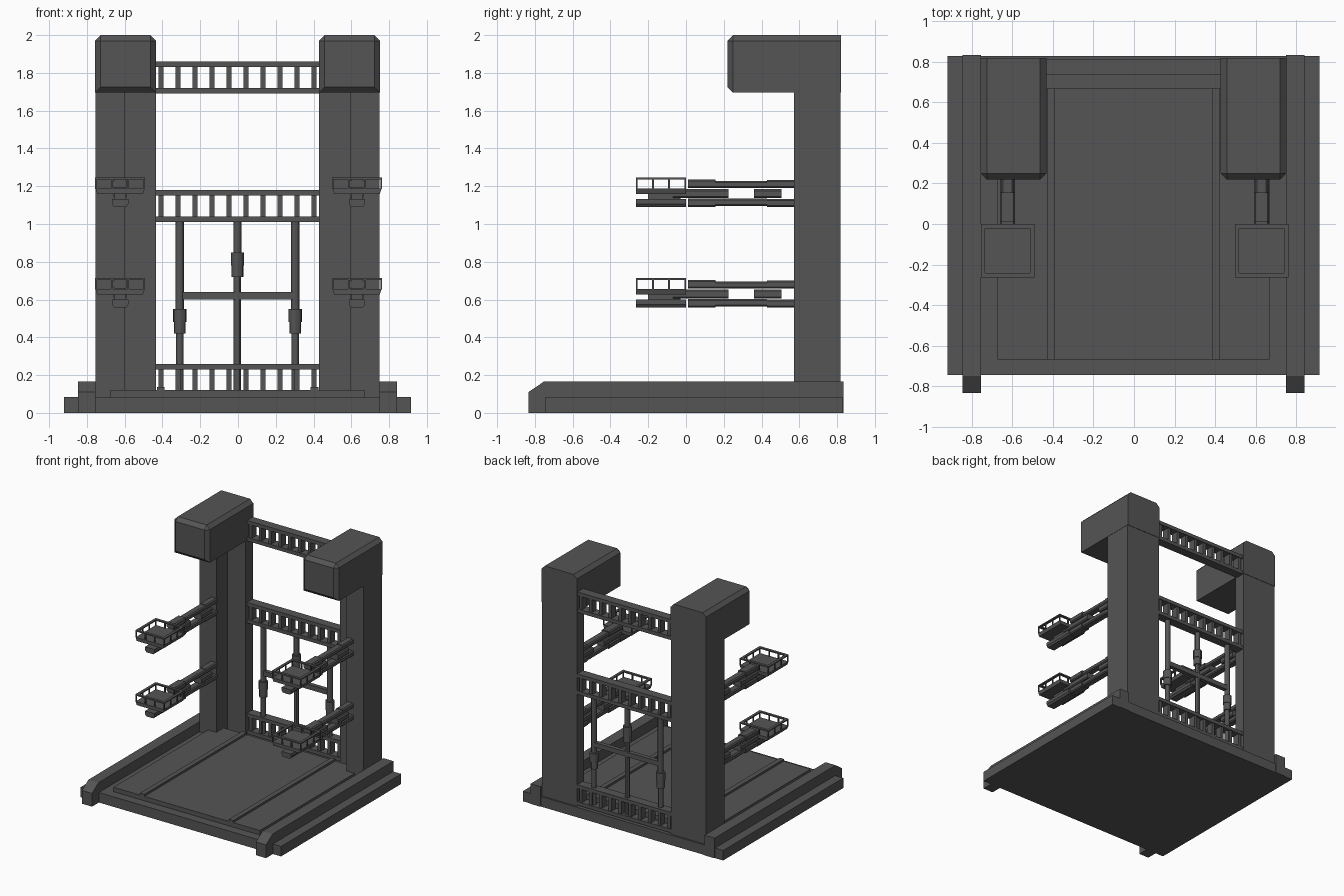
import bpy, bmesh
from mathutils import Matrix

if "Cube" in bpy.data.objects:
    bpy.data.objects.remove(bpy.data.objects["Cube"])

CX = -0.0025  # symmetry plane of the frame


def finish(name, bm):
    bmesh.ops.recalc_face_normals(bm, faces=bm.faces)
    me = bpy.data.meshes.new(name)
    bm.to_mesh(me)
    bm.free()
    ob = bpy.data.objects.new(name, me)
    bpy.context.collection.objects.link(ob)
    return ob


def add_box(bm, x, y, z):
    size = (x[1] - x[0], y[1] - y[0], z[1] - z[0], 1)
    mid = ((x[0] + x[1]) / 2, (y[0] + y[1]) / 2, (z[0] + z[1]) / 2)
    return bmesh.ops.create_cube(bm, size=1, matrix=Matrix.Translation(mid) @ Matrix.Diagonal(size))['verts']


def box(name, x, y, z, bevel=0):
    bm = bmesh.new()
    add_box(bm, x, y, z)
    if bevel:
        bmesh.ops.bevel(bm, geom=bm.edges[:], offset=bevel, segments=1, affect='EDGES', profile=0.5)
    return finish(name, bm)


def prism(name, pts, vec):
    bm = bmesh.new()
    f = bm.faces.new([bm.verts.new(p) for p in pts])
    ext = bmesh.ops.extrude_face_region(bm, geom=[f], use_keep_orig=True)
    bmesh.ops.translate(bm, vec=vec, verts=[v for v in ext['geom'] if isinstance(v, bmesh.types.BMVert)])
    return finish(name, bm)


def mirrored(ob):
    """Add the right-hand copy through a mirror about the symmetry plane."""
    ob.data.transform(Matrix.Translation((-CX, 0, 0)))
    ob.location.x = CX
    ob.modifiers.new("mirror", 'MIRROR')
    return ob


# Base slab, raised deck and deck strips
box("base_slab", (-0.922, 0.917), (-0.745, 0.83), (0, 0.083))
box("deck_panel", (-0.675, 0.67), (-0.67, 0.67), (0.08, 0.12))
mirrored(box("deck_strip", (-0.43, -0.39), (-0.67, 0.67), (0.115, 0.137)))

# Side rails with sloped noses and a narrow nose pad
nose = [(-0.835, 0), (-0.835, 0.11), (-0.75, 0.167), (0.835, 0.167), (0.835, 0)]
mirrored(prism("side_rail", [(-0.847, y, z) for y, z in nose], (0.092, 0, 0)))

# Stepped columns
plan = [(-0.755, 0.817), (-0.755, 0.572), (-0.6, 0.572), (-0.6, 0.72), (-0.435, 0.72), (-0.435, 0.817)]
mirrored(prism("column", [(x, y, 0) for x, y in plan], (0, 0, 1.72)))

# Overhanging heads: chamfered on the front and the two top side edges
bm = bmesh.new()
add_box(bm, (-0.757, -0.433), (0.22, 0.82), (1.695, 2.0))
edges = []
for e in bm.edges:
    a, b = e.verts[0].co, e.verts[1].co
    front = a.y < 0.3 and b.y < 0.3
    top_side = a.z > 1.9 and b.z > 1.9 and abs(a.x - b.x) < 0.01
    if front or top_side:
        edges.append(e)
bmesh.ops.bevel(bm, geom=edges, offset=0.03, segments=1, affect='EDGES', profile=0.5)
mirrored(finish("column_head", bm))

# Ladder-like cross beams between the columns
for label, z0, z1 in (("lower", 0.09, 0.26), ("middle", 1.01, 1.18), ("top", 1.69, 1.86)):
    bm = bmesh.new()
    for z in ((z0, z0 + 0.03), (z1 - 0.03, z1)):
        add_box(bm, (-0.44, 0.435), (0.737, 0.812), z)
    for i in range(10):
        x = CX + (i - 4.5) * 0.09
        add_box(bm, (x - 0.013, x + 0.013), (0.745, 0.805), (z0 + 0.03, z1 - 0.03))
    finish(label + "_cross_beam", bm)


# Telescopic pistons under the middle beam
def piston(name, x, collar):
    bm = bmesh.new()
    for r, z0, z1 in ((0.022, collar + 0.13, 1.015), (0.035, collar + 0.06, collar + 0.13),
                      (0.031, collar, collar + 0.06), (0.02, 0.11, collar)):
        bmesh.ops.create_cone(bm, cap_ends=True, segments=12, radius1=r, radius2=r, depth=z1 - z0,
                              matrix=Matrix.Translation((x, 0.772, (z0 + z1) / 2)))
    ob = finish(name, bm)
    for o in bpy.context.selected_objects:
        o.select_set(False)
    ob.select_set(True)
    bpy.context.view_layer.objects.active = ob
    bpy.ops.object.shade_smooth_by_angle()


piston("left_piston", -0.308, 0.42)
piston("middle_piston", -0.003, 0.72)
piston("right_piston", 0.303, 0.42)
box("piston_tie_bar", (-0.3, 0.295), (0.755, 0.79), (0.6, 0.64))


# Jointed service arm with a railed work platform; x is the arm centre, z the arm bottom
def service_arm(label, x, z):
    bm = bmesh.new()
    for y0, y1, h0, h1, w in ((0.43, 0.58, 0.1, 0.142, 0.03), (0.43, 0.58, 0, 0.042, 0.03),
                              (0.36, 0.505, 0.047, 0.094, 0.037),
                              (0.155, 0.43, 0.1, 0.137, 0.03), (0.155, 0.43, 0.005, 0.045, 0.03),
                              (0.08, 0.225, 0.047, 0.094, 0.037),
                              (0.01, 0.155, 0.1, 0.145, 0.037), (0.01, 0.155, 0, 0.045, 0.037),
                              (-0.07, 0.08, 0.047, 0.094, 0.037)):
        vs = add_box(bm, (x - w, x + w), (y0, y1), (z + h0, z + h1))
        es = {e for v in vs for e in v.link_edges if abs(e.verts[0].co.y - e.verts[1].co.y) > 0.01}
        bmesh.ops.bevel(bm, geom=list(es), offset=0.008, segments=1, affect='EDGES', profile=0.5)
    finish(label + "_arm_links", bm)

    # Floor with tapered underside and the long drive box below
    bm = bmesh.new()
    vs = add_box(bm, (x - 0.13, x + 0.13), (-0.265, 0), (z + 0.07, z + 0.098))
    for v in vs:
        if v.co.z < z + 0.08:
            v.co.x = x + (v.co.x - x) * 0.93
    finish(label + "_platform_floor", bm)
    prism(label + "_drive_box", [(x + a, -0.265, z + b) for a, b in
                                 ((-0.032, 0), (0.032, 0), (0.043, 0.015), (0.043, 0.042),
                                  (-0.043, 0.042), (-0.043, 0.015))], (0, 0.265, 0))
    box(label + "_platform_neck", (x - 0.03, x + 0.03), (-0.2, -0.03), (z + 0.035, z + 0.075))

    # Guard rail: four posts per side and a top rim
    bm = bmesh.new()
    s, t = 0.1325, 0.009
    cy = -0.1325
    for i in range(4):
        for j in range(4):
            if i in (0, 3) or j in (0, 3):
                px, py = x + (i / 1.5 - 1) * (s - t / 2), cy + (j / 1.5 - 1) * (s - t / 2)
                add_box(bm, (px - t / 2, px + t / 2), (py - t / 2, py + t / 2), (z + 0.095, z + 0.148))
    for d in (-1, 1):
        u = sorted((d * s, d * (s - 0.022)))
        add_box(bm, (x - s, x + s), (cy + u[0], cy + u[1]), (z + 0.146, z + 0.156))
        add_box(bm, (x + u[0], x + u[1]), (cy - s + 0.022, cy + s - 0.022), (z + 0.146, z + 0.156))
    finish(label + "_guard_rail", bm)


for side, x in (("left", -0.624), ("right", 0.63)):
    for level, z in (("lower", 0.558), ("upper", 1.09)):
        service_arm(side + "_" + level, x, z)

# Dark grey finish over everything
mat = bpy.data.materials.new("dark_grey")
mat.diffuse_color = (0.09, 0.09, 0.09, 1)
mat.use_nodes = True
mat.node_tree.nodes["Principled BSDF"].inputs["Base Color"].default_value = mat.diffuse_color
for ob in bpy.data.objects:
    ob.data.materials.append(mat)
